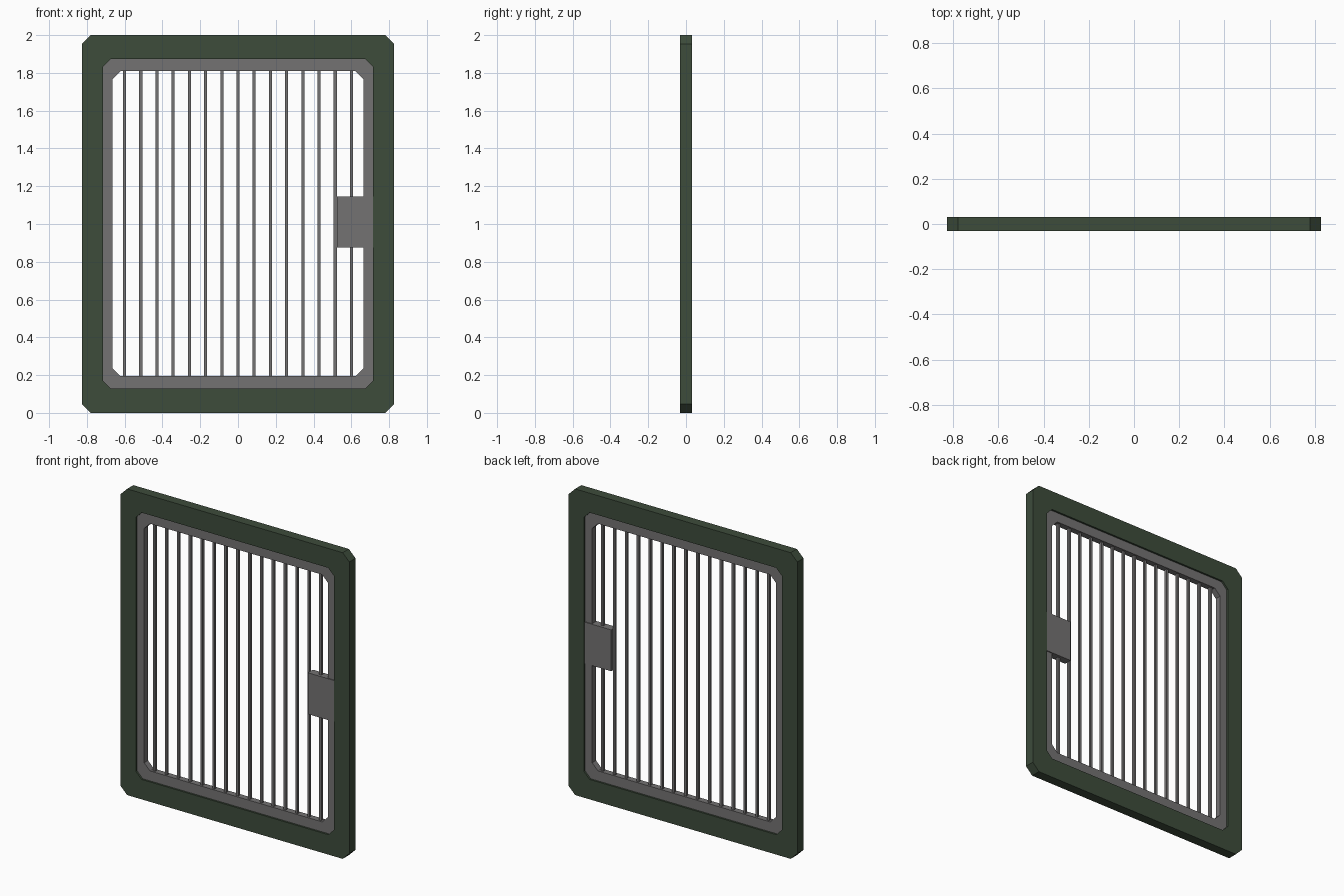
import bpy, bmesh

if "Cube" in bpy.data.objects:
    bpy.data.objects.remove(bpy.data.objects["Cube"])

def material(name, rgb):
    m = bpy.data.materials.new(name)
    m.diffuse_color = (*rgb, 1)
    m.use_nodes = True
    m.node_tree.nodes["Principled BSDF"].inputs["Base Color"].default_value = m.diffuse_color
    return m

GREEN = material("dark green paint", (0.047, 0.072, 0.044))
GREY = material("grey metal", (0.175, 0.170, 0.171))

def finish(name, bm, mat):
    bmesh.ops.recalc_face_normals(bm, faces=bm.faces)
    mesh = bpy.data.meshes.new(name)
    bm.to_mesh(mesh)
    bm.free()
    mesh.materials.append(mat)
    ob = bpy.data.objects.new(name, mesh)
    bpy.context.collection.objects.link(ob)
    return ob

def octagon(hx, z0, z1, c):
    """Rectangle in x/z with chamfered corners."""
    return [(-hx + c, z0), (hx - c, z0), (hx, z0 + c), (hx, z1 - c),
            (hx - c, z1), (-hx + c, z1), (-hx, z1 - c), (-hx, z0 + c)]

def ring(name, outer, inner, hy, mat):
    """Chamfered frame: two outlines bridged front, back, outside and inside."""
    bm = bmesh.new()
    loops = [[bm.verts.new((x, y, z)) for x, z in pts]
             for pts, y in ((outer, -hy), (inner, -hy), (inner, hy), (outer, hy))]
    n = len(outer)
    for a in range(4):
        A, B = loops[a], loops[(a + 1) % 4]
        for i in range(n):
            j = (i + 1) % n
            bm.faces.new((A[i], A[j], B[j], B[i]))
    return finish(name, bm, mat)

def box(name, x0, x1, hy, z0, z1, mat):
    bm = bmesh.new()
    bmesh.ops.create_cube(bm, size=1)
    for v in bm.verts:
        v.co.x = x1 if v.co.x > 0 else x0
        v.co.y = hy if v.co.y > 0 else -hy
        v.co.z = z1 if v.co.z > 0 else z0
    return finish(name, bm, mat)

# Outer frame and recessed metal door rim
opening = octagon(0.716, 0.13, 1.873, 0.042)
ring("outer_frame", octagon(0.827, 0, 2, 0.048), opening, 0.032, GREEN)
ring("door_rim", opening, octagon(0.664, 0.195, 1.81, 0.042), 0.02, GREY)

# Vertical bars
for i in range(15):
    x = (i - 7) * 0.0858
    box(f"bar_{i + 1}", x - 0.008, x + 0.008, 0.008, 0.19, 1.815, GREY)

# Lock housing
box("lock_box", 0.523, 0.715, 0.026, 0.875, 1.145, GREY)
